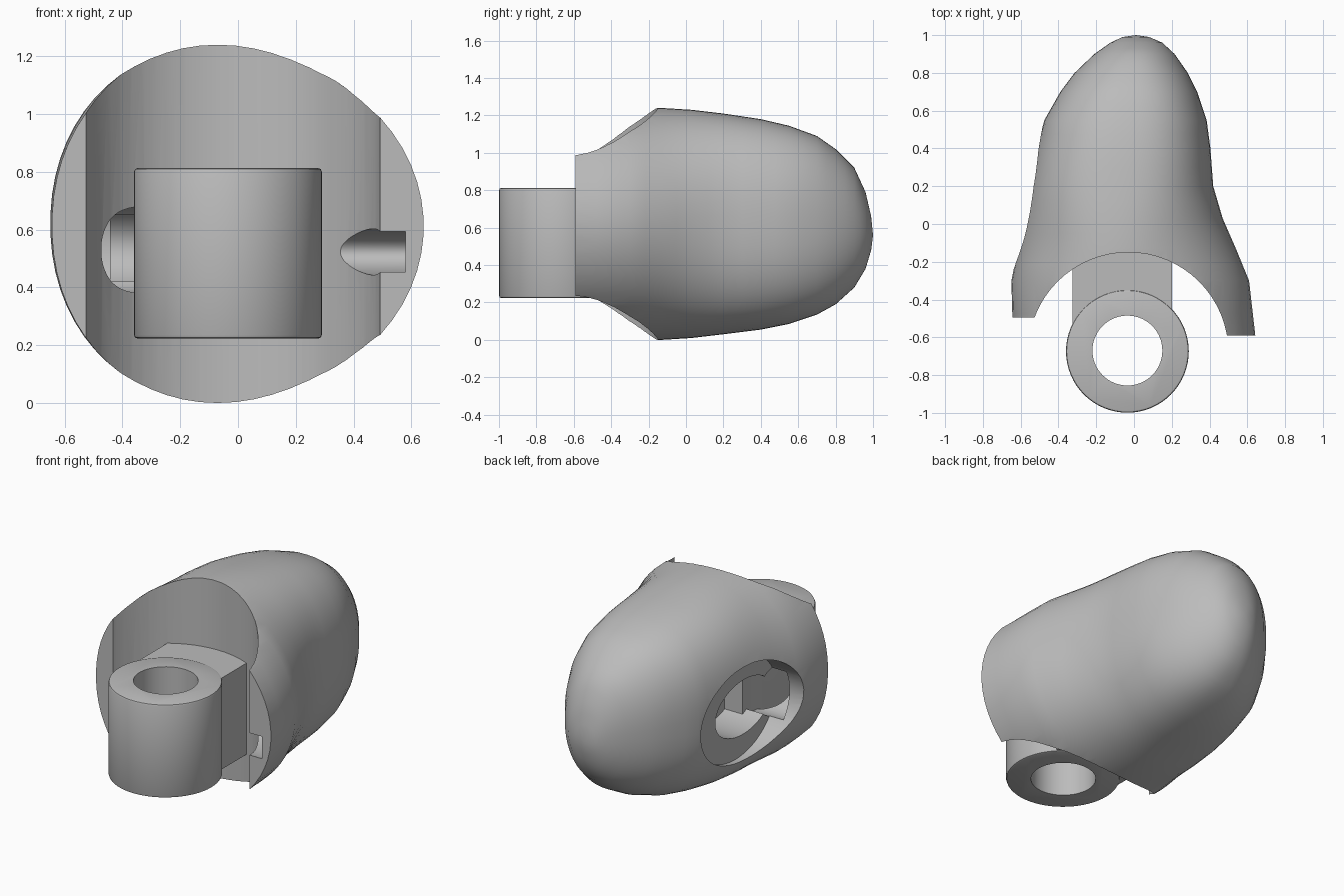
import bpy, bmesh, math
from mathutils import Matrix

cube = bpy.data.objects.get("Cube")
if cube:
    bpy.data.objects.remove(cube)

grey = bpy.data.materials.new("satin grey")
grey.use_nodes = True
grey.diffuse_color = (0.5, 0.5, 0.5, 1)
grey.node_tree.nodes["Principled BSDF"].inputs["Base Color"].default_value = (0.5, 0.5, 0.5, 1)


def make(name, bm):
    bmesh.ops.recalc_face_normals(bm, faces=bm.faces[:])
    mesh = bpy.data.meshes.new(name)
    bm.to_mesh(mesh)
    bm.free()
    mesh.materials.append(grey)
    ob = bpy.data.objects.new(name, mesh)
    bpy.context.collection.objects.link(ob)
    return ob


def cylinder(name, centre, radius, depth, axis="Z", stretch=(1, 1, 1)):
    bm = bmesh.new()
    bmesh.ops.create_cone(bm, cap_ends=True, segments=64, radius1=radius, radius2=radius, depth=depth)
    turn = Matrix.Rotation(math.pi / 2, 4, "Y") if axis == "X" else Matrix()
    bm.transform(Matrix.Translation(centre) @ Matrix.Diagonal((*stretch, 1)) @ turn)
    return make(name, bm)


def box(name, low, high):
    bm = bmesh.new()
    bmesh.ops.create_cube(bm, size=1)
    for v in bm.verts:
        v.co = [(a + b) / 2 + c * (b - a) for a, b, c in zip(low, high, v.co)]
    return make(name, bm)


def select(ob):
    bpy.ops.object.select_all(action="DESELECT")
    ob.select_set(True)
    bpy.context.view_layer.objects.active = ob


def apply_all(ob):
    select(ob)
    for m in list(ob.modifiers):
        bpy.ops.object.modifier_apply(modifier=m.name)


def combine(ob, other, operation="DIFFERENCE"):
    m = ob.modifiers.new(other.name, "BOOLEAN")
    m.operation, m.solver, m.object = operation, "EXACT", other
    apply_all(ob)
    bpy.data.objects.remove(other)


def signed_power(value, n):
    return math.copysign(abs(value) ** (2 / n), value)


def blend(a, b, t):
    return [p + (q - p) * t for p, q in zip(a, b)]


# Rounded shell lofted along y: y, left edge, right edge, bottom, top
stations = [
    (-0.65, -0.64, 0.65, 0.0, 1.22), (-0.3, -0.65, 0.61, 0.0, 1.24),
    (-0.13, -0.615, 0.54, 0.0, 1.24), (0.03, -0.585, 0.47, 0.01, 1.23),
    (0.2, -0.555, 0.42, 0.03, 1.21), (0.4, -0.515, 0.405, 0.055, 1.18),
    (0.55, -0.475, 0.385, 0.085, 1.145), (0.7, -0.39, 0.335, 0.135, 1.09),
    (0.8, -0.315, 0.285, 0.19, 1.02), (0.9, -0.21, 0.215, 0.28, 0.92),
    (0.96, -0.125, 0.15, 0.38, 0.79), (0.99, -0.06, 0.08, 0.48, 0.66)]
dense = [blend(a, b, t) for a, b in zip(stations, stations[1:]) for t in (0, 0.5)]
dense.append(stations[-1])
bm = bmesh.new()
count = 62
rings = []
for y, left, right, low, high in dense:
    cx = -0.07 + 0.08 * max(0, y)
    cz = (low + high) / 2
    squareness = 0.4 * min(1, max(0, y + 0.1) * 3) * min(1, (1 - y) * 3)
    ring = []
    for i in range(count):
        a = math.tau * (i + 0.5) / count
        c, s = math.cos(a), math.sin(a)
        power = (2.0 if c > 0 else 2.1) + squareness
        width = right - cx if c > 0 else cx - left
        ring.append(bm.verts.new((cx + width * signed_power(c, power), y,
                                  cz + (high - low) / 2 * signed_power(s, power))))
    rings.append(ring)
for a, b in zip(rings, rings[1:]):
    for i in range(count):
        j = (i + 1) % count
        bm.faces.new((a[i], a[j], b[j], b[i]))
tip = bm.verts.new((0.01, 1.0, 0.56))
for i in range(count):
    bm.faces.new((rings[-1][i], rings[-1][(i + 1) % count], tip))
bm.faces.new(rings[0])
bmesh.ops.triangulate(bm, faces=bm.faces[:])
shell = make("shell", bm)

# Oval side pocket with a stepped floor
combine(shell, cylinder("pocket", (-0.743, 0.137, 0.553), 0.313, 0.6, "X", (1, 1.27, 1)))
combine(shell, cylinder("inner_pocket", (-0.4, 0.061, 0.541), 0.2, 0.4, "X", (1, 1.4, 0.85)))

# Front trimming: right lip reaches further forward than the left
combine(shell, cylinder("scoop", (-0.03, -0.68, 0.6), 0.53, 3))
combine(shell, box("left_trim", (-1, -0.9, -0.2), (-0.1, -0.495, 1.5)))
combine(shell, box("right_trim", (-0.2, -0.9, -0.2), (1, -0.59, 1.5)))

# Opening from the pocket into the scoop, and the pin groove in the right lip
combine(shell, cylinder("pocket_opening", (-0.4, -0.24, 0.53), 0.15, 0.28, "X"))
combine(shell, cylinder("pin_groove", (0.37, -0.5, 0.523), 0.08, 0.42, "X", (1, 2.3, 1)))

# Hinge barrel with softened rims, neck and vertical hole
hinge = cylinder("hinge", (-0.035, -0.674, 0.518), 0.325, 0.59)
bevel = hinge.modifiers.new("soft_rims", "BEVEL")
bevel.width, bevel.segments, bevel.limit_method = 0.012, 2, "ANGLE"
apply_all(hinge)
combine(hinge, box("neck", (-0.325, -0.62, 0.23), (0.2, -0.1, 0.806)), "UNION")
combine(hinge, cylinder("hinge_hole", (-0.035, -0.67, 0.5), 0.185, 2))

for ob in (shell, hinge):
    select(ob)
    bpy.ops.object.shade_smooth_by_angle(angle=math.radians(35))
